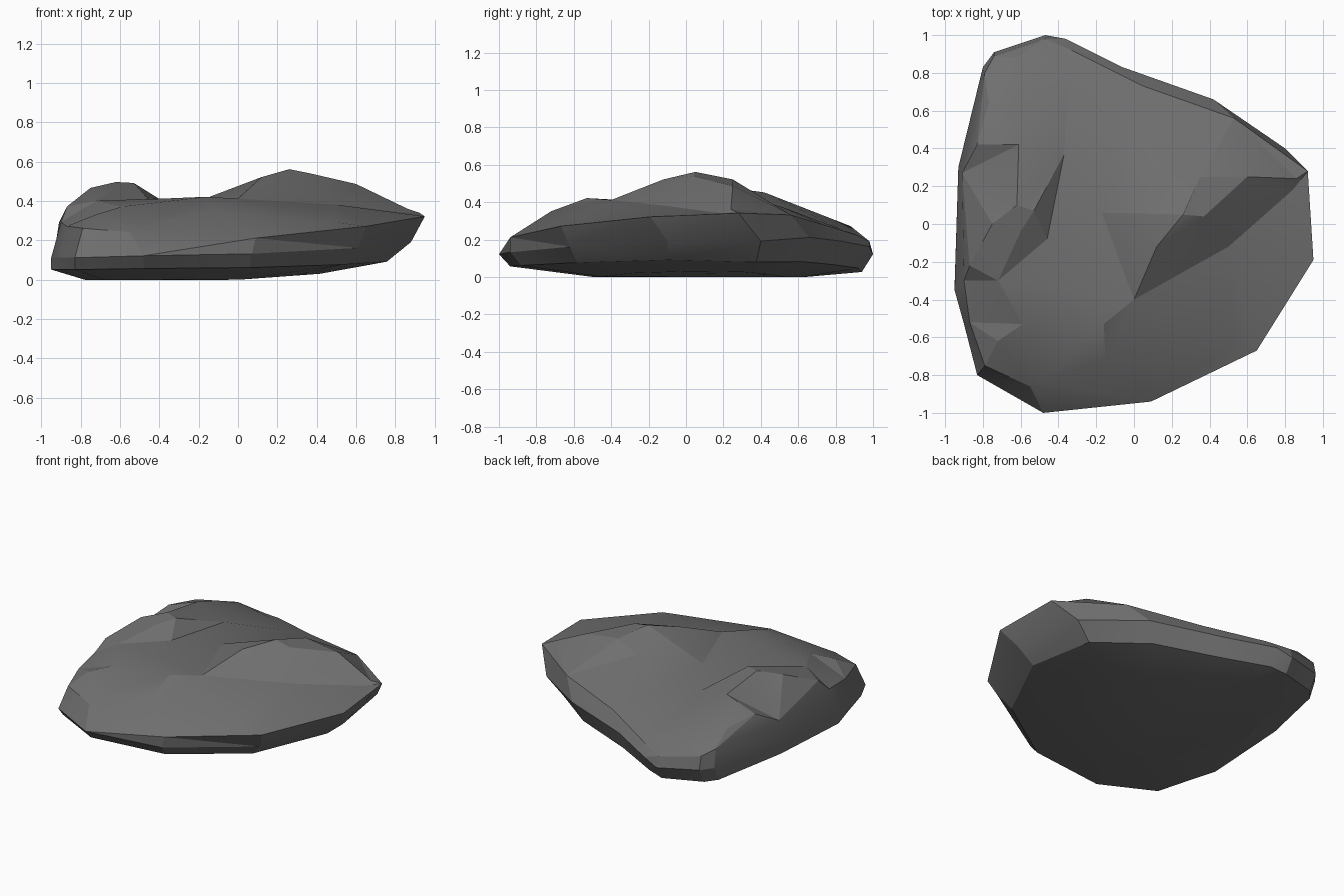
import bpy
import bmesh
import math
from mathutils import Vector
from mathutils.geometry import delaunay_2d_cdt

default_cube = bpy.data.objects.get("Cube")
if default_cube:
    bpy.data.objects.remove(default_cube, do_unlink=True)


def make_material(name, colour):
    material = bpy.data.materials.new(name)
    material.use_nodes = True
    material.diffuse_color = colour
    shader = material.node_tree.nodes["Principled BSDF"]
    shader.inputs["Base Color"].default_value = colour
    shader.inputs["Roughness"].default_value = 0.9
    return material


# Upper rim of the slab, counterclockwise from the front left corner
rim = [
    (-.79, -.75, .27), (-.55, -.86, .25), (.09, -.94, .22), (.65, -.67, .28),
    (.95, -.19, .33), (.92, .28, .35), (.53, .56, .34), (.05, .73, .29),
    (-.33, .92, .23), (-.47, .98, .2), (-.74, .89, .24), (-.79, .8, .27),
    (-.91, .27, .3), (-.9, -.3, .3), (-.87, -.52, .28),
]

# Waist below the rim, undercut on the +x side of the slab
waist = [
    (-.83, -.8, .12), (-.48, -1, .13), (.07, -.94, .14), (.61, -.62, .17),
    (.88, -.1, .2), (.8, .4, .2), (.42, .66, .22), (-.06, .83, .2),
    (-.36, .98, .17), (-.47, 1, .13), (-.74, .91, .15), (-.8, .83, .15),
    (-.93, .3, .17), (-.95, -.35, .12), (-.9, -.53, .12),
]

# Crease lines that run over the top surface
creases = {
    "west ridge": [(-.87, -.22, .38), (-.75, 0, .475), (-.62, .1, .505),
                   (-.61, .42, .46), (-.62, .88, .28)],
    "west bulge": [(-.83, .42, .38), (-.77, .64, .35)],
    "west cliff top": [(-.6, -.04, .48), (-.53, .07, .5)],
    "west cliff foot": [(-.46, -.08, .42), (-.37, .37, .4),
                        (-.34, .84, .26)],
    "valley": [(-.4, -.35, .42), (-.17, .06, .42), (-.04, .52, .38)],
    "east ridge": [(0, -.4, .42), (.12, -.12, .53), (.26, .05, .57),
                   (.37, .04, .548), (.6, .25, .495), (.86, .24, .37)],
    "east crown": [(.35, .25, .53)],
    "east cliff foot": [(.5, -.12, .39), (.84, .18, .35)],
    "front brow": [(-.72, -.62, .34), (-.59, -.53, .38), (-.16, -.53, .43)],
    "front step": [(-.5, -.83, .27), (-.15, -.72, .36), (.5, -.67, .3)],
    "saddle": [(.2, .26, .46)],
    "west shoulder": [(-.72, -.3, .41)],
}


def low_ring_point(point):
    x, y, z = point
    return (x - .14 * max(x, 0), y * .94, z * .5 - .03 * max(y, 0))


def base_ring_point(point):
    x, y, z = point
    across = .55 if x > 0 else .82
    return (x * across, y * .6 + .07, .008 + .04 * max(x, 0))


def cap_top(bm, rim_verts):
    """Triangulate the top inside the rim, keeping the creases as edges."""
    points = [Vector(p) for p in rim]
    count = len(points)
    edges = [(i, (i + 1) % count) for i in range(count)]
    for line in creases.values():
        start = len(points)
        points += [Vector(p) for p in line]
        edges += [(i, i + 1) for i in range(start, len(points) - 1)]
    flat = [p.to_2d() for p in points]
    result = delaunay_2d_cdt(flat, edges, [], 1, 1e-5)
    coords, faces, sources = result[0], result[2], result[3]
    verts = []
    for place, source in zip(coords, sources):
        if source[0] < count:
            verts.append(rim_verts[source[0]])
        else:
            verts.append(bm.verts.new((*place, points[source[0]].z)))
    for face in faces:
        bm.faces.new([verts[i] for i in face])


# Stack the side rings and close the underside
bm = bmesh.new()
low = [low_ring_point(p) for p in waist]
base = [base_ring_point(p) for p in low]
rings = [[bm.verts.new(p) for p in ring] for ring in (base, low, waist, rim)]
for lower, upper in zip(rings, rings[1:]):
    for i in range(len(lower)):
        j = (i + 1) % len(lower)
        bm.faces.new((lower[i], lower[j], upper[j], upper[i]))
bm.faces.new(list(reversed(rings[0])))
cap_top(bm, rings[-1])

# Settle the slab on the ground and tidy its faces
lowest = min(v.co.z for v in bm.verts)
bmesh.ops.translate(bm, verts=bm.verts[:], vec=(0, 0, -lowest))
bmesh.ops.triangulate(bm, faces=bm.faces[:])
bmesh.ops.recalc_face_normals(bm, faces=bm.faces[:])

mesh = bpy.data.meshes.new("rock_slab")
bm.to_mesh(mesh)
bm.free()
mesh.materials.append(make_material("stone grey", (.16, .16, .16, 1)))
rock = bpy.data.objects.new("rock_slab", mesh)
bpy.context.collection.objects.link(rock)

# Smooth only the gentlest slopes, keep the broken edges sharp
bpy.ops.object.select_all(action="DESELECT")
rock.select_set(True)
bpy.context.view_layer.objects.active = rock
bpy.ops.object.shade_smooth_by_angle(angle=math.radians(18))
